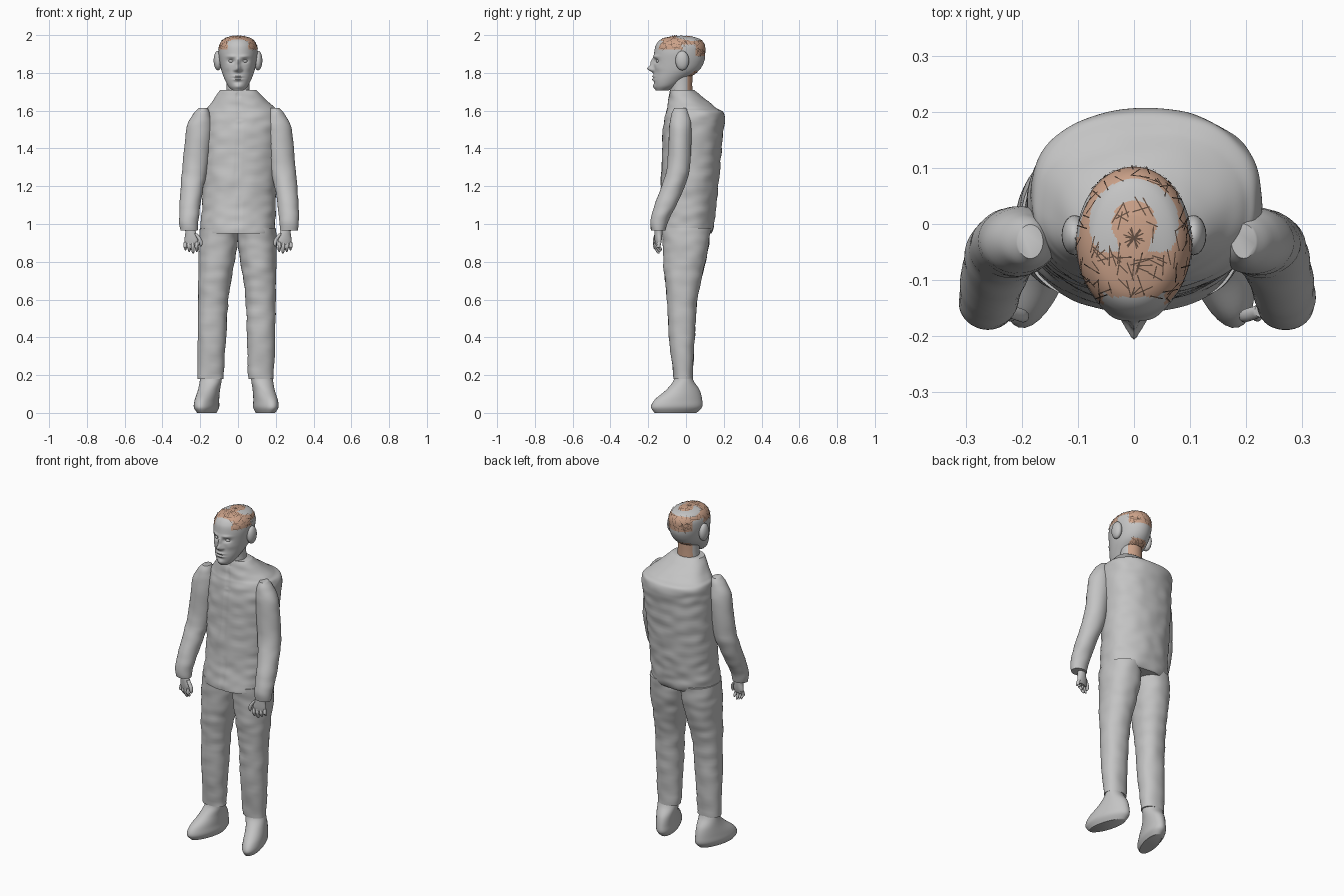
import bpy, bmesh, math, random
from mathutils import Vector, noise

cube = bpy.data.objects.get("Cube")
if cube:
    bpy.data.objects.remove(cube)
random.seed(4)


def material(name, r, g, b):
    mat = bpy.data.materials.new(name)
    mat.use_nodes = True
    mat.diffuse_color = (r, g, b, 1)
    mat.node_tree.nodes["Principled BSDF"].inputs["Base Color"].default_value = (r, g, b, 1)
    return mat


grey = material("plain_grey", .55, .55, .55)
peach = material("hair_peach", .6, .36, .25)
brown = material("strand_brown", .13, .08, .055)


def spline(keys, steps):
    """Smooth the ring keys with a Catmull-Rom curve."""
    pts = [keys[0], *keys, keys[-1]]
    rings = []
    for a, b, c, d in zip(pts, pts[1:], pts[2:], pts[3:]):
        for k in range(steps):
            t = k / steps
            rings.append([q + t / 2 * (r - p + t * (2 * p - 5 * q + 4 * r - s + t * (3 * (q - r) + s - p)))
                          for p, q, r, s in zip(a, b, c, d)])
    return rings + [list(keys[-1])]


def finish(name, bm, mats, rule=None):
    bmesh.ops.recalc_face_normals(bm, faces=bm.faces)
    for face in bm.faces:
        face.smooth = True
        if rule and rule(face.calc_center_median()):
            face.material_index = 1
    mesh = bpy.data.meshes.new(name)
    bm.to_mesh(mesh)
    bm.free()
    for mat in mats:
        mesh.materials.append(mat)
    mesh.set_sharp_from_angle(angle=math.radians(50))
    obj = bpy.data.objects.new(name, mesh)
    bpy.context.collection.objects.link(obj)
    return obj


def loft(name, keys, side=1, segs=32, steps=6, power=2, yaw=0, lean=0, crease=0, shape=None, rule=None):
    """Stack elliptical rings given as (x, y, z, half width, half depth)."""
    bm = bmesh.new()
    loops = []
    for cx, cy, z, rx, ry in spline(keys, steps):
        loop = []
        for i in range(segs):
            a = math.tau * i / segs
            c, s = math.cos(a), math.sin(a)
            px = rx * math.copysign(abs(c) ** (2 / power), c)
            py = ry * math.copysign(abs(s) ** (2 / power), s)
            turn = yaw * side
            co = Vector((side * cx + lean * (1 - z) + px * math.cos(turn) - py * math.sin(turn),
                         cy + px * math.sin(turn) + py * math.cos(turn), z))
            if crease:
                fold = noise.noise(Vector((co.x * 12, co.y * 12, z * 22)))
                co += Vector((c, s, 0)) * crease * fold
            if shape:
                co = shape(co)
            loop.append(bm.verts.new(co))
        loops.append(loop)
    for low, high in zip(loops, loops[1:]):
        for i in range(segs):
            j = (i + 1) % segs
            bm.faces.new((low[i], low[j], high[j], high[i]))
    bm.faces.new(loops[0])
    bm.faces.new(loops[-1])
    return finish(name, bm, [grey, peach] if rule else [grey], rule)


def ball(name, centre, size):
    bm = bmesh.new()
    bmesh.ops.create_uvsphere(bm, u_segments=20, v_segments=12, radius=1)
    bmesh.ops.scale(bm, vec=size, verts=bm.verts)
    bmesh.ops.translate(bm, vec=centre, verts=bm.verts)
    return finish(name, bm, [grey])


# Jacket body with a pressed-in front seam
def seam(co):
    if co.y < 0 and abs(co.x) < .006:
        co.y += .004
    return co


loft("jacket", [(0, -.012, .95, .19, .145), (0, -.005, .98, .197, .15), (.005, .01, 1.1, .195, .15),
                (.01, .025, 1.3, .2, .155), (.02, .038, 1.5, .207, .16), (.02, .048, 1.585, .203, .155),
                (.015, .03, 1.615, .178, .13), (.008, .005, 1.66, .138, .098), (-.002, -.02, 1.71, .095, .063)],
     segs=120, steps=12, power=2.25, crease=.006, shape=seam)

# Limbs, built once per side
for side, label in ((1, "left"), (-1, "right")):
    shift = .01 if side > 0 else 0
    loft(label + "_sleeve", [(x + shift, y, z, rx, ry) for x, y, z, rx, ry in (
        (.185, -.032, 1.615, .022, .03), (.192, -.031, 1.58, .045, .048), (.205, -.03, 1.5, .069, .06),
        (.227, -.04, 1.3, .067, .06), (.243, -.068, 1.2, .061, .062), (.255, -.108, 1.1, .055, .058),
        (.26, -.14, 1.02, .052, .048), (.26, -.146, .965, .046, .038))], side, segs=40, crease=.004)
    loft(label + "_trouser_leg", [
        (.1, 0, .98, .1, .13), (.105, 0, .88, .103, .12), (.115, -.012, .75, .091, .104),
        (.125, -.02, .6, .08, .08), (.13, -.022, .4, .075, .068), (.133, -.015, .18, .067, .05)],
        side, segs=56, steps=10, power=2.2, lean=-.014, crease=.005)
    loft(label + "_shoe", [
        (.155, -.055, 0, .042, .115), (.157, -.05, .03, .057, .14), (.155, -.04, .07, .056, .13),
        (.145, -.017, .12, .055, .092), (.137, -.013, .165, .058, .056), (.133, -.015, .2, .058, .043)],
        side, yaw=.28, lean=-.01)

    # Hand: palm, four fingers and a thumb
    loft(label + "_palm", [(.255, -.145, .98, .026, .02), (.25, -.146, .95, .03, .02),
                           (.248, -.147, .915, .037, .017), (.248, -.148, .89, .034, .012)],
         side, segs=20, yaw=.25)
    for i in range(4):
        x, y = .218 + .02 * i, -.158 + .006 * i
        tip = .843 + .009 * abs(i - 1)
        loft(f"{label}_finger_{i + 1}", [(x, y, .905, .009, .011), (x + .002, y - .006, .88, .0095, .01),
                                         (x, y + .002, tip + .012, .008, .009), (x, y + .008, tip, .003, .004)],
             side, segs=12, steps=4)
    loft(label + "_thumb", [(.225, -.155, .95, .01, .011), (.203, -.162, .92, .011, .012),
                            (.196, -.165, .895, .009, .01), (.198, -.164, .88, .003, .004)],
         side, segs=12, steps=4)

    # Ear and eye
    ball(label + "_ear", (side * .106, -.02, 1.865), (.023, .036, .052))
    ball(label + "_eye", (side * .035, -.146, 1.862), (.015, .013, .009))

# Facial relief: (x, z, spread x, spread z, push forward)
relief = [(0, 1.822, .014, .016, .034), (0, 1.855, .01, .022, .016), (.016, 1.815, .008, .008, .008),
          (.036, 1.863, .018, .011, -.014), (.035, 1.887, .024, .008, .006), (.055, 1.825, .02, .018, .004),
          (0, 1.782, .023, .005, .008), (0, 1.765, .02, .005, .008), (0, 1.773, .026, .003, -.004),
          (0, 1.75, .02, .007, -.004), (0, 1.727, .022, .012, .007)]


def face(co):
    if co.y < -.08:
        z = co.z
        push = sum(p * math.exp(-((abs(co.x) - x) / sx) ** 2 - ((z - h) / sz) ** 2) for x, h, sx, sz, p in relief)
        co.y -= push
    return co


def hair(co):
    x, y, z = co
    if z > 1.97:
        return not (y > -.05 and .04 < math.hypot(x, y) < .08) and (y > -.13 or abs(x) > .05)
    if y < -.02:
        return z > 1.925 and abs(x) > .055
    return z > 1.95 or (y > .05 and z > 1.89) or (y > 0 and 1.715 < z < 1.81 and abs(x) < .05)


# Head and neck
loft("neck", [(0, -.025, 1.66, .065, .06), (0, -.025, 1.74, .06, .058), (0, -.03, 1.82, .06, .065)], rule=hair)
head = loft("head", [
    (0, -.125, 1.708, .03, .035), (0, -.108, 1.73, .052, .06), (0, -.085, 1.765, .07, .088),
    (0, -.052, 1.81, .087, .118), (0, -.038, 1.86, .097, .134), (0, -.033, 1.91, .103, .135),
    (0, -.03, 1.95, .098, .128), (0, -.028, 1.98, .075, .1), (0, -.025, 1.996, .03, .04)],
    segs=112, steps=12, shape=face, rule=hair)

# Thin crossing strands scattered over the hair
patches = [p for p in head.data.polygons if p.material_index == 1]
bm = bmesh.new()
for patch in random.choices(patches, weights=[p.area for p in patches], k=200):
    normal = patch.normal
    along = normal.orthogonal().normalized()
    across = normal.cross(along)
    turn = random.uniform(0, math.pi)
    run = along * math.cos(turn) + across * math.sin(turn)
    width = normal.cross(run) * .0011
    run *= random.uniform(.01, .02)
    mid = patch.center + normal * .0015
    bm.faces.new([bm.verts.new(mid + v) for v in (run + width, width - run, -run - width, run - width)])
finish("hair_strands", bm, [brown])
